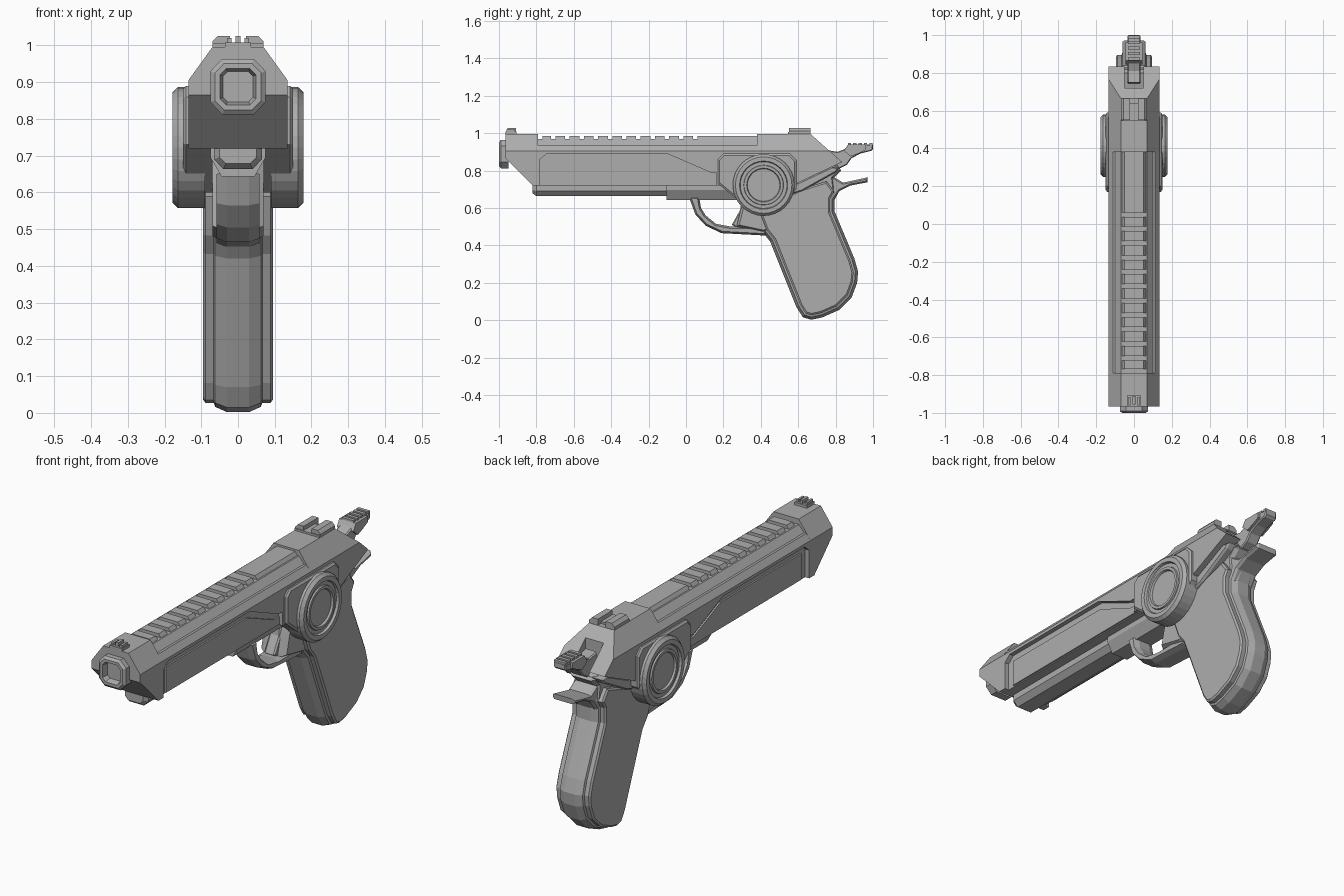
import bpy, bmesh, math
from mathutils import Vector

metal = bpy.data.materials.new("grey metal")
metal.diffuse_color = (0.42, 0.42, 0.42, 1)


def finish(name, bm):
    bmesh.ops.recalc_face_normals(bm, faces=bm.faces)
    me = bpy.data.meshes.new(name)
    bm.to_mesh(me)
    bm.free()
    me.materials.append(metal)
    ob = bpy.data.objects.new(name, me)
    bpy.context.collection.objects.link(ob)
    return ob


def inset(pts, d):
    """Shrink a closed outline by d with mitred corners."""
    n = len(pts)
    area = sum(pts[i - 1][0] * pts[i][1] - pts[i][0] * pts[i - 1][1] for i in range(n))
    s = 1 if area > 0 else -1
    out = []
    for i in range(n):
        p, a, b = Vector(pts[i]), Vector(pts[i - 1]), Vector(pts[(i + 1) % n])
        e, f = (p - a).normalized(), (b - p).normalized()
        n1, n2 = Vector((-e.y, e.x)) * s, Vector((-f.y, f.x)) * s
        out.append(p + (n1 + n2) * (d / max(0.4, 1 + n1.dot(n2))))
    return out


def loft(name, pts, layers, axis="x", cuts=()):
    """Stack an outline along an axis; layers are (position, inset); cuts are (point, normal) planes."""
    bm = bmesh.new()
    rings = []
    for pos, d in layers:
        ring = inset(pts, d)
        rings.append([bm.verts.new((pos, a, b) if axis == "x" else (a, pos, b)) for a, b in ring])
    n = len(pts)
    for r, q in zip(rings, rings[1:]):
        for i in range(n):
            j = (i + 1) % n
            bm.faces.new((r[i], r[j], q[j], q[i]))
    bm.faces.new(rings[0])
    bm.faces.new(rings[-1])
    bmesh.ops.recalc_face_normals(bm, faces=bm.faces)
    for co, no in cuts:
        bmesh.ops.bisect_plane(bm, geom=bm.verts[:] + bm.edges[:] + bm.faces[:],
                               plane_co=co, plane_no=no, clear_outer=True)
        bmesh.ops.holes_fill(bm, edges=[e for e in bm.edges if e.is_boundary])
    return finish(name, bm)


def sym(name, pts, half):
    """Side profile (y, z), mirrored layers either side of x = 0."""
    return loft(name, pts, [(-x, d) for x, d in reversed(half)] + list(half))


def box(name, x0, x1, y0, y1, z0, z1):
    return loft(name, [(y0, z0), (y1, z0), (y1, z1), (y0, z1)], [(x0, 0), (x1, 0)])


def subtract(ob, cutter):
    m = ob.modifiers.new("cut", "BOOLEAN")
    m.operation, m.object, m.solver = "DIFFERENCE", cutter, "EXACT"
    bpy.context.view_layer.objects.active = ob
    bpy.ops.object.modifier_apply(modifier=m.name)
    bpy.data.objects.remove(cutter)


def mirror(half):
    return half + [(-x, z) for x, z in reversed(half)]


# slide in three sections, trimmed by sloping planes at the nose and tail
full = mirror([(0.135, 0.72), (0.135, 0.905), (0.07, 0.995)])
slim = mirror([(0.135, 0.72), (0.135, 0.905), (0.112, 0.935), (0.1, 0.935), (0.07, 0.968)])
nose = ((0, -0.965, 0.865), (0, -1, -1))
tail_top = ((0, 0.66, 1.0), (0, 0.155, 0.175))
tail_low = ((0, 0.6, 0.735), (0, 0.11, -0.235))
front = loft("slide_front", full, [(-0.965, 0), (-0.79, 0)], "y", [nose])
middle = loft("slide_middle", slim, [(-0.83, 0), (0.4, 0)], "y", [nose])
rear = loft("slide_rear", full, [(0.38, 0), (0.86, 0)], "y", [tail_top, tail_low])
recess = [(-0.78, 0.7), (-0.78, 0.86), (-0.745, 0.89), (-0.1, 0.89), (0.13, 0.79), (0.16, 0.79), (0.16, 0.7)]
for s in (-1, 1):
    subtract(middle, loft("recess_cutter", recess, [(s * 0.112, 0), (s * 0.2, 0)]))
    loft("side_panel", [(-0.74, 0.725), (-0.74, 0.855), (-0.1, 0.855), (0.11, 0.765), (0.155, 0.765), (0.155, 0.725)],
         [(s * 0.1, 0), (s * 0.12, 0)])
subtract(rear, box("hammer_slot", -0.05, 0.05, 0.72, 0.95, 0.76, 0.95))

# ribbed top: raised ridge broken by slots
edges = [-0.78] + [-0.71 + 0.076 * i for i in range(11)] + [0.42]
for a, b in zip(edges, edges[1:]):
    loft("top_rib", mirror([(0.068, 0.96), (0.05, 0.985)]), [(a + 0.012, 0), (b - 0.012, 0)], "y")

# sights
box("front_sight_base", -0.035, 0.035, -0.965, -0.905, 0.99, 1.008)
box("front_sight_post", -0.007, 0.007, -0.955, -0.91, 1.0, 1.026)
for s in (-1, 1):
    box("front_sight_ear", s * 0.018, s * 0.03, -0.96, -0.915, 1.0, 1.02)
    loft("rear_sight", [(s * 0.022, 0.99), (s * 0.07, 0.99), (s * 0.07, 1.01), (s * 0.055, 1.026), (s * 0.022, 1.026)],
         [(0.55, 0), (0.665, 0)], "y")
box("rear_sight_base", -0.07, 0.07, 0.545, 0.64, 0.985, 1.005)

# octagonal muzzle with a recessed bore
octagon = [(0.075, 0.845), (0.075, 0.93), (0.043, 0.963), (-0.043, 0.963),
           (-0.075, 0.93), (-0.075, 0.845), (-0.043, 0.812), (0.043, 0.812)]
loft("muzzle", octagon, [(-0.95, 0), (-0.99, 0), (-1.0, 0.012), (-1.0, 0.026), (-0.97, 0.034)], "y")

# bar under the slide, and the frame behind it
loft("under_bar", mirror([(0.04, 0.663), (0.065, 0.69), (0.065, 0.81)]),
     [(-0.82, 0.015), (-0.8, 0), (0.2, 0)], "y")
loft("lower_frame", mirror([(0.045, 0.643), (0.075, 0.695), (0.075, 0.8)]), [(-0.105, 0), (0.6, 0)], "y")
sym("rear_frame", [(0.3, 0.62), (0.27, 0.5), (0.41, 0.47), (0.65, 0.5), (0.8, 0.68), (0.79, 0.76), (0.83, 0.8),
                   (0.8, 0.84), (0.6, 0.8), (0.35, 0.76)], [(0.05, 0), (0.07, 0.012)])
sym("tail_rail", [(0.52, 0.66), (0.62, 0.69), (0.8, 0.79), (0.82, 0.815), (0.78, 0.82), (0.6, 0.735), (0.52, 0.72)],
    [(0.1, 0), (0.11, 0.006)])

# round side wheels on square housings
circle = [(0.415 + 0.165 * math.cos(math.tau * i / 32), 0.722 + 0.165 * math.sin(math.tau * i / 32)) for i in range(32)]
housing = [(0.17, 0.73), (0.17, 0.86), (0.2, 0.89), (0.555, 0.89), (0.59, 0.855), (0.59, 0.7), (0.5, 0.6), (0.33, 0.6)]
for s in (-1, 1):
    loft("wheel_housing", housing, [(s * 0.07, 0), (s * 0.142, 0), (s * 0.15, 0.01)])
    loft("side_wheel", circle, [(s * x, d) for x, d in (
        (0.09, 0), (0.163, 0), (0.178, 0.014), (0.178, 0.036), (0.166, 0.04), (0.166, 0.058),
        (0.174, 0.06), (0.174, 0.074), (0.164, 0.078))])

# trigger guard and trigger
sym("trigger_guard", [(0.015, 0.66), (0.05, 0.565), (0.105, 0.505), (0.19, 0.465), (0.43, 0.452), (0.43, 0.5),
                      (0.24, 0.5), (0.16, 0.515), (0.105, 0.56), (0.08, 0.6), (0.07, 0.66)],
    [(0.03, 0), (0.058, 0.01)])
sym("trigger", [(0.3, 0.66), (0.29, 0.59), (0.245, 0.51), (0.27, 0.495), (0.31, 0.53), (0.35, 0.66)],
    [(0.022, 0), (0.03, 0.006)])

# grip: bevelled core with stepped side panels
grip = [(0.36, 0.6), (0.41, 0.47), (0.45, 0.42), (0.59, 0.07), (0.625, 0.015), (0.67, 0.002), (0.73, 0.015),
        (0.82, 0.055), (0.885, 0.12), (0.915, 0.2), (0.92, 0.26), (0.9, 0.33), (0.795, 0.58), (0.795, 0.645),
        (0.82, 0.69), (0.76, 0.77), (0.6, 0.72)]
sym("grip", grip, [(0.03, 0), (0.062, 0.014), (0.066, 0.024), (0.088, 0.024), (0.095, 0.033)])

# tang above the grip
sym("grip_tang", [(0.7, 0.72), (0.78, 0.63), (0.82, 0.69), (0.88, 0.72), (0.97, 0.737), (0.972, 0.764),
                  (0.9, 0.748), (0.84, 0.735), (0.79, 0.765)], [(0.05, 0), (0.062, 0.008)])

# hammer with serrated spur
sym("hammer", [(0.74, 0.8), (0.82, 0.81), (0.86, 0.83), (0.885, 0.865), (0.93, 0.89), (0.99, 0.905), (1.0, 0.915),
               (1.0, 0.938), (0.87, 0.938), (0.85, 0.915), (0.81, 0.9), (0.75, 0.91)], [(0.028, 0), (0.034, 0.005)])
sym("hammer_spur", [(0.845, 0.905), (0.88, 0.875), (0.92, 0.89), (0.96, 0.91), (0.96, 0.938), (0.865, 0.938)], [(0.046, 0)])
for i in range(5):
    box("spur_tooth", -0.032, 0.032, 0.865 + i * 0.029, 0.882 + i * 0.029, 0.93, 0.948)
